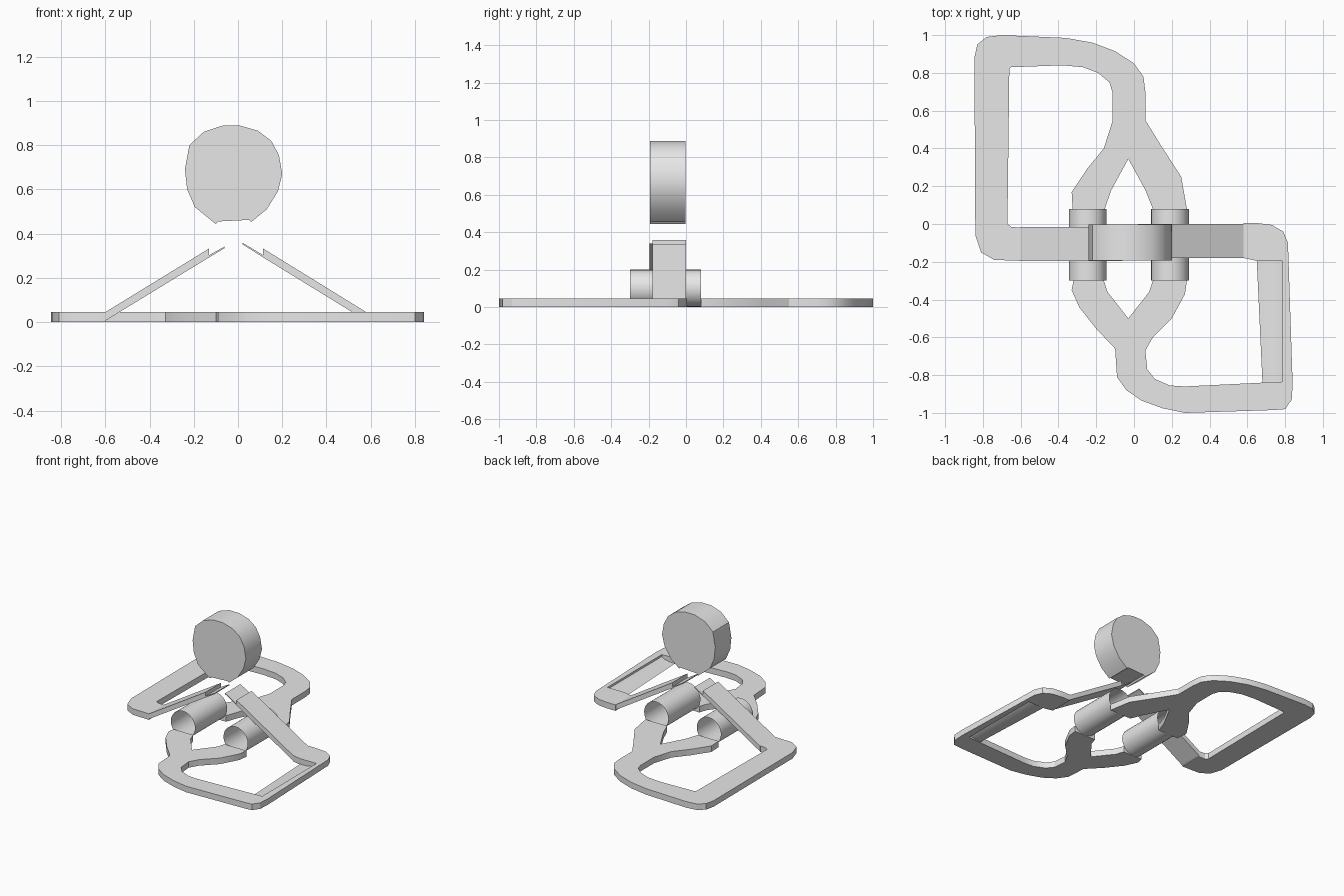
import bpy, bmesh, math
from mathutils import Vector

if "Cube" in bpy.data.objects:
    bpy.data.objects.remove(bpy.data.objects["Cube"])

grey = bpy.data.materials.new("light_grey")
grey.diffuse_color = (0.8, 0.8, 0.8, 1)
grey.use_nodes = True
grey.node_tree.nodes["Principled BSDF"].inputs["Base Color"].default_value = grey.diffuse_color


def finish(bm, name, angle=30, solid=True):
    if solid:
        bmesh.ops.recalc_face_normals(bm, faces=bm.faces)
    bmesh.ops.triangulate(bm, faces=[f for f in bm.faces if len(f.verts) > 4])
    me = bpy.data.meshes.new(name)
    bm.to_mesh(me)
    bm.free()
    ob = bpy.data.objects.new(name, me)
    bpy.context.collection.objects.link(ob)
    me.materials.append(grey)
    bpy.ops.object.select_all(action='DESELECT')
    ob.select_set(True)
    bpy.context.view_layer.objects.active = ob
    bpy.ops.object.shade_smooth_by_angle(angle=math.radians(angle))
    return ob


def prism(name, points, vec, angle=30):
    """Extrude a closed outline along a vector."""
    bm = bmesh.new()
    face = bm.faces.new([bm.verts.new(p) for p in points])
    ext = bmesh.ops.extrude_face_region(bm, geom=[face], use_keep_orig=True)
    bmesh.ops.translate(bm, vec=Vector(vec),
                        verts=[v for v in ext["geom"] if isinstance(v, bmesh.types.BMVert)])
    return finish(bm, name, angle)


H = 0.045

# back-left loop of the flat frame, forking to the two tubes
back = [(-.60, -.195), (-.74, -.19), (-.81, -.15), (-.84, -.06), (-.845, .88),
        (-.83, .95), (-.78, .99), (-.70, 1), (-.36, .985), (-.22, .96), (-.10, .915),
        (0, .85), (.05, .78), (.06, .70), (.06, .55), (.14, .42), (.25, .25),
        (.28, .08), (.10, .08), (.06, .18), (-.03, .345), (-.12, .18), (-.155, .08),
        (-.325, .08), (-.33, .17), (-.25, .29), (-.16, .40), (-.115, .54),
        (-.115, .70), (-.13, .75), (-.19, .80), (-.27, .83), (-.38, .84),
        (-.65, .83), (-.66, .82), (-.67, 0), (-.65, -.015), (-.60, -.02)]
prism("back_frame_loop", [(x, y, 0) for x, y in back], (0, 0, H))

# front-right loop of the flat frame
front = [(.58, .005), (.65, .005), (.73, -.005), (.79, -.04), (.815, -.10),
         (.84, -.85), (.835, -.93), (.80, -.98), (.74, -.985), (.27, -1),
         (.15, -.975), (.04, -.935), (-.04, -.88), (-.09, -.81), (-.10, -.66),
         (-.20, -.555), (-.29, -.44), (-.33, -.35), (-.32, -.30), (-.16, -.30),
         (-.14, -.36), (-.03, -.50), (.08, -.36), (.10, -.30), (.28, -.30),
         (.27, -.37), (.20, -.50), (.10, -.60), (.06, -.67), (.07, -.77),
         (.11, -.82), (.19, -.855), (.27, -.86), (.68, -.84), (.785, -.835),
         (.785, -.195), (.65, -.195), (.58, -.18)]
prism("front_frame_loop", [(x, y, 0) for x, y in front], (0, 0, H))

# sunken floor along the inside of the right arm
bm = bmesh.new()
rows = []
for t, z in ((0, .004), (.4, .006), (.75, .014), (1, .03)):
    rows.append([bm.verts.new((.65 + .135 * t, -.195, z)),
                 bm.verts.new((.68 + .105 * t, -.84, z))])
for a, b in zip(rows, rows[1:]):
    bm.faces.new((a[0], a[1], b[1], b[0]))
finish(bm, "right_arm_floor", 40, False)

# sloping straps with thin tips
for name, s, x0, x1, x2, z2, y0 in (("left_strap", -1, .60, .13, .06, .338, -.195),
                                    ("right_strap", 1, .58, .113, .02, .355, -.18)):
    prof = [(x0, 0), (x0, H), (x1, .333), (x1, .303), (x2, z2 + .004), (x2, z2 - .003),
            (x1, .293), (x0, .006)]
    prism(name, [(s * x, y0, z) for x, z in prof], (0, .18, 0))

# open tubes
for name, cx in (("left_tube", -.245), ("right_tube", .19)):
    bm = bmesh.new()
    n = 24
    rings = [[bm.verts.new((cx + .1 * math.cos(2 * math.pi * i / n), y,
                            .1 + .1 * math.sin(2 * math.pi * i / n))) for i in range(n)]
             for y in (-.30, .08)]
    for i in range(n):
        j = (i + 1) % n
        bm.faces.new((rings[0][i], rings[0][j], rings[1][j], rings[1][i]))
    finish(bm, name)

# thick disc with a shallow notch underneath
disc = [(-.10, .443), (-.195, .52), (-.23, .60), (-.24, .69), (-.22, .80), (-.155, .86),
        (-.07, .888), (.01, .888), (.09, .865), (.15, .82), (.185, .755), (.20, .67),
        (.18, .59), (.13, .51), (.06, .453), (.05, .462), (-.09, .455)]
prism("disc", [(x, -.193, z) for x, z in disc], (0, .19, 0))
